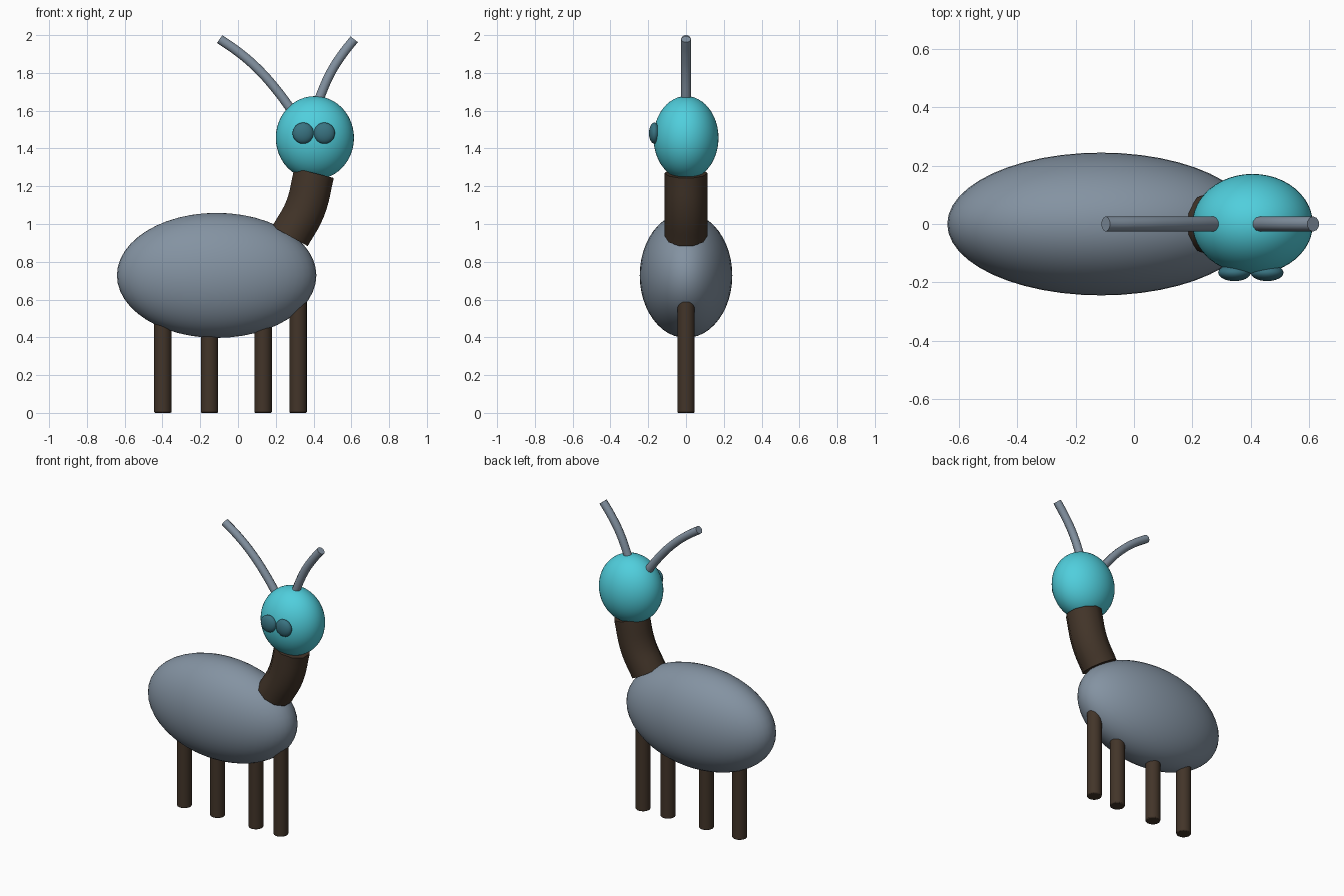
import bpy
import math

if "Cube" in bpy.data.objects:
    bpy.data.objects.remove(bpy.data.objects["Cube"])


def make_material(name, rgb):
    mat = bpy.data.materials.new(name)
    mat.diffuse_color = (*rgb, 1)
    mat.use_nodes = True
    mat.node_tree.nodes["Principled BSDF"].inputs["Base Color"].default_value = mat.diffuse_color
    return mat


slate = make_material("slate", (0.23, 0.29, 0.36))
teal = make_material("teal", (0.08, 0.62, 0.72))
dark_teal = make_material("dark_teal", (0.04, 0.17, 0.22))
brown = make_material("brown", (0.055, 0.035, 0.022))


def ellipsoid(name, center, radii, mat, segments=48, rings=24):
    bpy.ops.mesh.primitive_uv_sphere_add(segments=segments, ring_count=rings, location=center)
    ob = bpy.context.object
    ob.name = name
    ob.scale = radii
    bpy.ops.object.transform_apply(location=False, rotation=False, scale=True)
    bpy.ops.object.shade_smooth()
    ob.data.materials.append(mat)
    return ob


def tube(name, points, radius, mat, resolution=3):
    """Smooth capped tube through (x, z) points in the plane y = 0."""
    curve = bpy.data.curves.new(name, 'CURVE')
    curve.dimensions = '3D'
    curve.bevel_depth = radius
    curve.bevel_resolution = resolution
    curve.use_fill_caps = True
    curve.resolution_u = 6
    spline = curve.splines.new('BEZIER')
    spline.bezier_points.add(len(points) - 1)
    for bp, (x, z) in zip(spline.bezier_points, points):
        bp.co = (x, 0, z)
        bp.handle_left_type = bp.handle_right_type = 'AUTO'
    ob = bpy.data.objects.new(name, curve)
    bpy.context.collection.objects.link(ob)
    bpy.ops.object.select_all(action='DESELECT')
    ob.select_set(True)
    bpy.context.view_layer.objects.active = ob
    bpy.ops.object.convert(target='MESH')
    ob = bpy.context.object
    ob.name = name
    bpy.ops.object.shade_smooth_by_angle(angle=math.radians(50))
    ob.data.materials.clear()
    ob.data.materials.append(mat)
    return ob


# Body and head
ellipsoid("body", (-0.113, 0, 0.728), (0.528, 0.245, 0.331), slate)
ellipsoid("head", (0.407, 0, 1.456), (0.207, 0.172, 0.221), teal)

# Eyes on the front side of the head
for side, x in (("left", 0.345), ("right", 0.457)):
    ellipsoid(side + "_eye", (x, -0.167, 1.481), (0.056, 0.029, 0.056), dark_teal, 32, 16)

# Neck
tube("neck", [(0.275, 0.935), (0.355, 1.08), (0.403, 1.27)], 0.113, brown)

# Antennae
tube("left_antenna", [(0.30, 1.58), (0.20, 1.715), (0.10, 1.826), (0.0, 1.912), (-0.097, 1.979)],
     0.026, slate)
tube("right_antenna", [(0.42, 1.64), (0.49, 1.80), (0.55, 1.895), (0.615, 1.978)], 0.026, slate)

# Four legs in a row
for i, x in enumerate((-0.398, -0.151, 0.133, 0.318)):
    bpy.ops.mesh.primitive_cylinder_add(vertices=24, radius=0.046, depth=0.65,
                                        location=(x, 0, 0.325))
    leg = bpy.context.object
    leg.name = f"leg_{i + 1}"
    bevel = leg.modifiers.new("soft_edge", 'BEVEL')
    bevel.width = 0.006
    bevel.segments = 2
    bpy.ops.object.shade_smooth_by_angle(angle=math.radians(40))
    leg.data.materials.append(brown)
